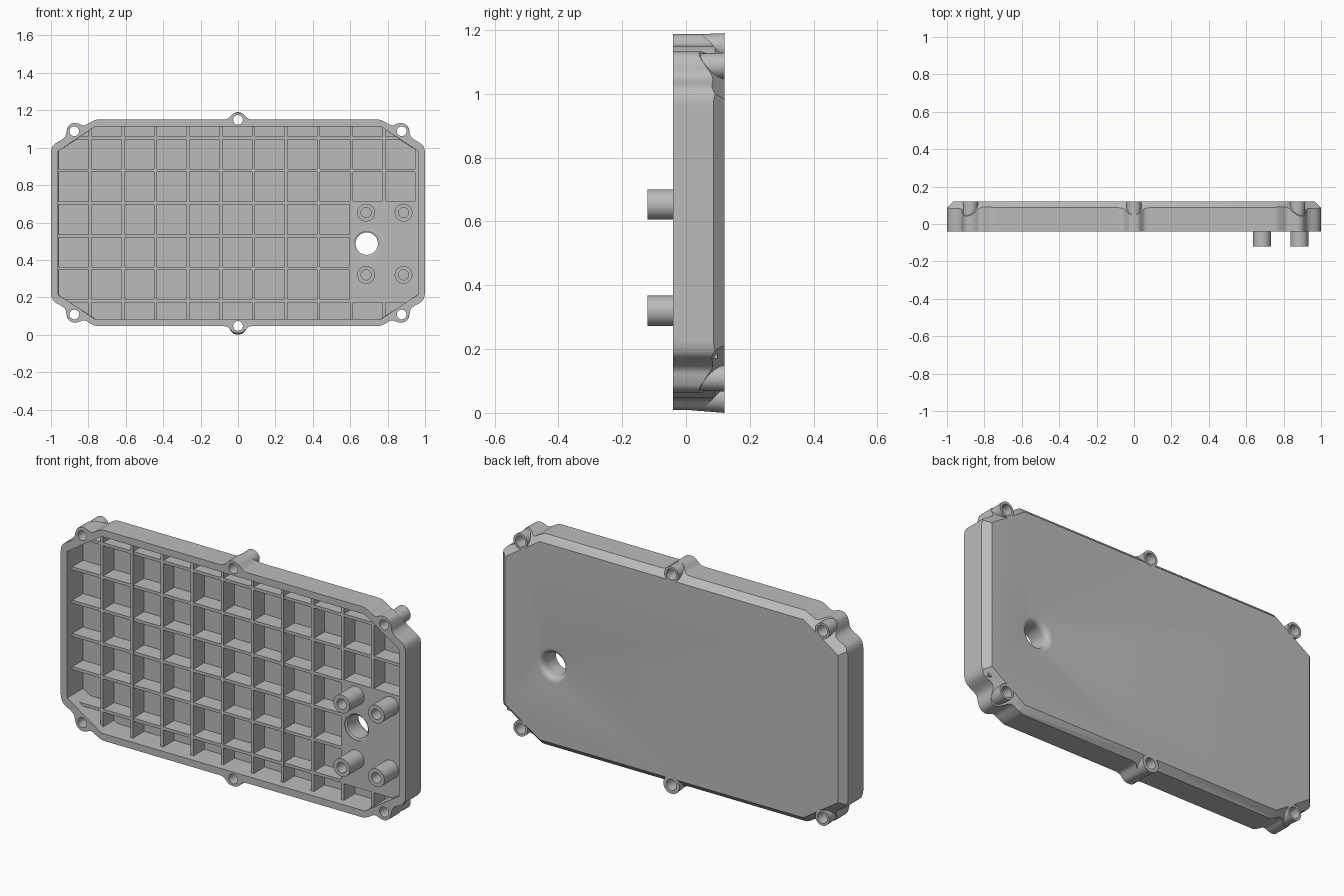
import bpy, bmesh, math
from mathutils import Vector

cube = bpy.data.objects.get("Cube")
if cube:
    bpy.data.objects.remove(cube)

MID = 0.598                       # height of the plate centre
FRONT, BACK, FLOOR, RIB = -0.04, 0.12, 0.09, 0.0
HALF_W, HALF_H = 0.966, 0.519     # chamfered octagon
NX, NZ, DIAG = 0.552, 0.834, 0.855

grey = bpy.data.materials.new("cast_grey")
grey.use_nodes = True
grey.diffuse_color = (0.5, 0.5, 0.5, 1)
grey.node_tree.nodes["Principled BSDF"].inputs["Base Color"].default_value = (0.5, 0.5, 0.5, 1)


def make(name, bm):
    bmesh.ops.remove_doubles(bm, verts=bm.verts, dist=1e-5)
    bmesh.ops.recalc_face_normals(bm, faces=bm.faces)
    mesh = bpy.data.meshes.new(name)
    bm.to_mesh(mesh)
    bm.free()
    mesh.materials.append(grey)
    obj = bpy.data.objects.new(name, mesh)
    bpy.context.collection.objects.link(obj)
    return obj


def loft(name, loop_a, y_a, loop_b, y_b):
    """Solid between two outlines of equal length, lying in planes of constant y."""
    bm = bmesh.new()
    a = [bm.verts.new((x, y_a, z + MID)) for x, z in loop_a]
    b = [bm.verts.new((x, y_b, z + MID)) for x, z in loop_b]
    bm.faces.new(a)
    bm.faces.new(b)
    for i in range(len(a)):
        j = (i + 1) % len(a)
        bm.faces.new((a[i], a[j], b[j], b[i]))
    return make(name, bm)


def lathe(name, profile, x, z, steps=32):
    """Turn (radius, y) points about an axis along y."""
    bm = bmesh.new()
    verts = [bm.verts.new((x + r, y, z)) for r, y in profile]
    edges = [bm.edges.new(pair) for pair in zip(verts, verts[1:])]
    bmesh.ops.spin(bm, geom=verts + edges, cent=(x, 0, z), axis=(0, 1, 0),
                   angle=math.tau, steps=steps, use_merge=False)
    return make(name, bm)


def box(name, x0, x1, y0, y1, z0, z1):
    loop = [(x0, z0 - MID), (x1, z0 - MID), (x1, z1 - MID), (x0, z1 - MID)]
    return loft(name, loop, y0, loop, y1)


def combine(obj, tool, operation):
    mod = obj.modifiers.new("cut", "BOOLEAN")
    mod.operation, mod.object, mod.solver = operation, tool, "EXACT"
    bpy.context.view_layer.objects.active = obj
    bpy.ops.object.modifier_apply(modifier=mod.name)
    bpy.data.objects.remove(tool)


def mirrored(quadrant):
    """Quadrant runs from the top middle to the right middle."""
    right = quadrant + [(x, -z) for x, z in reversed(quadrant)]
    return right + [(-x, z) for x, z in reversed(right)]


def octagon(d):
    a, b, k = HALF_W + d, HALF_H + d, DIAG + d
    return mirrored([((k - NZ * b) / NX, b), (a, (k - NX * a) / NZ)])


def rounded(loop, passes=2):
    for _ in range(passes):
        pts = [Vector(p) for p in loop]
        loop = []
        for p, q in zip(pts, pts[1:] + pts[:1]):
            loop += [tuple(p.lerp(q, 0.25)), tuple(p.lerp(q, 0.75))]
    return loop


# Outer wall with flared lobes around the screw bosses
edge = [(0.012, 0.589), (0.027, 0.584), (0.04, 0.571), (0.055, 0.556), (0.075, 0.552),
        (0.095, 0.552), (0.735, 0.552), (0.76, 0.552), (0.79, 0.538), (0.81, 0.524),
        (0.83, 0.52), (0.848, 0.53), (0.875, 0.536), (0.905, 0.523), (0.917, 0.49),
        (0.921, 0.463), (0.94, 0.445), (0.967, 0.432), (0.99, 0.415), (1.0, 0.385), (1.0, 0.355)]
outline = rounded(mirrored(edge))
housing = loft("cover_housing", outline, FRONT, outline, BACK + 0.01)
combine(housing, loft("chamfer", octagon(0.18), BACK - 0.18, octagon(0), BACK), "INTERSECT")

# Screw bosses, hollowed cavity and through holes
bosses = [(0, s * 0.551) for s in (1, -1)] + \
         [(sx * 0.875, sz * 0.49) for sx in (1, -1) for sz in (1, -1)]
for x, z in bosses:
    wide = 0.047 if x == 0 and z < 0 else 0.041
    tube = [(0, FRONT + 0.01), (0.035, FRONT + 0.01), (wide, BACK + 0.001), (0, BACK + 0.001)]
    combine(housing, lathe("boss", tube, x, z + MID), "UNION")
combine(housing, loft("cavity", octagon(-0.003), FRONT - 0.1, octagon(-0.005), FLOOR), "DIFFERENCE")
for x, z in bosses:
    bore = [(0, -0.1), (0.026, -0.1), (0.026, 0.02), (0.031, 0.2), (0, 0.2)]
    combine(housing, lathe("bore", bore, x, z + MID, 24), "DIFFERENCE")

# Raised mounting pad
PAD_X, PAD_LOW, PAD_TOP = 0.605, 0.18, 0.707
pad = box("mounting_pad", PAD_X - 0.008, HALF_W + 0.002, RIB - 0.001, FLOOR + 0.008,
          PAD_LOW - 0.009, PAD_TOP + 0.009)

# Large shaft hole with a rounded mouth at the back
mouth = [(0.06 + 0.03 * (1 - math.cos(t * math.pi / 12)), BACK - 0.03 + 0.03 * math.sin(t * math.pi / 12))
         for t in range(7)]
shaft = [(0, -0.1), (0.069, -0.1), (0.069, RIB + 0.003), (0.06, RIB + 0.008)] + mouth + [(0.09, 0.2), (0, 0.2)]
for part in (housing, pad):
    combine(part, lathe("shaft_cutter", shaft, 0.688, 0.487, 48), "DIFFERENCE")

# Four hollow standoffs
standoffs = []
post = [(0, RIB + 0.02), (0.0475, RIB + 0.02), (0.0475, -0.12), (0.027, -0.12),
        (0.027, RIB - 0.02), (0, RIB - 0.02)]
for x in (0.685, 0.885):
    for z in (0.32, 0.653):
        standoffs.append(lathe("standoff", post, x, z))

# Stiffening ribs, trimmed to the octagonal cavity
HALF_RIB, PITCH = 0.008, 0.1745
for i in range(11):
    x = -0.79 + i * PITCH
    reach = min(HALF_H, (DIAG - NX * abs(x)) / NZ) + 0.002
    box("vertical_rib", x - HALF_RIB, x + HALF_RIB, RIB, FLOOR + 0.008, MID - reach, MID + reach)
for i in range(6):
    z = PAD_LOW + i * PITCH
    reach = min(HALF_W, (DIAG - NZ * abs(z - MID)) / NX) + 0.002
    end = PAD_X if i in (1, 2) else reach
    box("horizontal_rib", -reach, end, RIB + 0.0005, FLOOR + 0.008, z - HALF_RIB, z + HALF_RIB)

# Smooth the round walls and keep the machined edges crisp
for obj in [housing, pad] + standoffs:
    bpy.ops.object.select_all(action="DESELECT")
    obj.select_set(True)
    bpy.context.view_layer.objects.active = obj
    bpy.ops.object.shade_smooth_by_angle(angle=math.radians(28))
